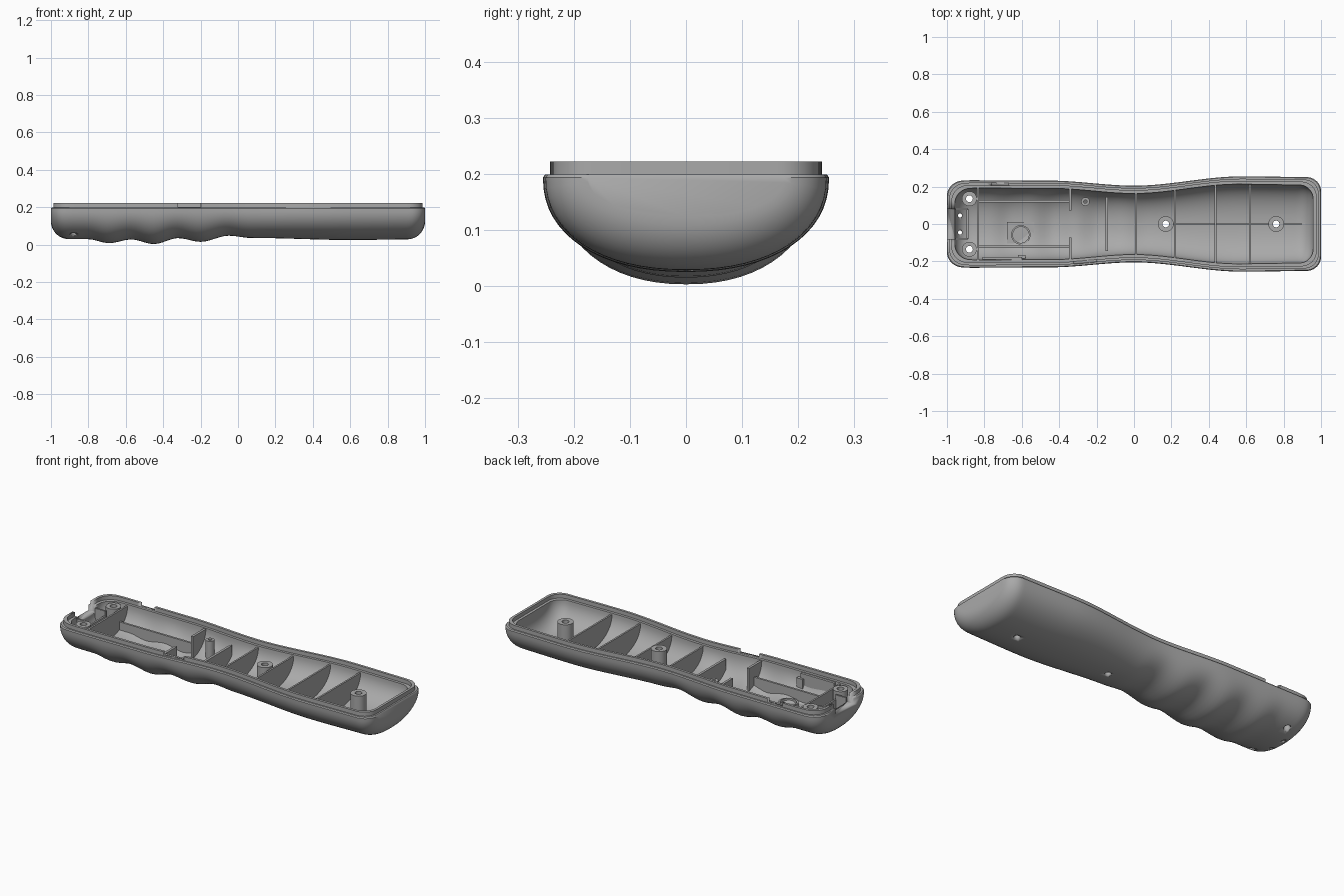
import bpy, bmesh, math
from mathutils import Vector

if "Cube" in bpy.data.objects:
    bpy.data.objects.remove(bpy.data.objects["Cube"])

grey = bpy.data.materials.new("mid grey plastic")
grey.diffuse_color = (0.40, 0.40, 0.40, 1)
grey.use_nodes = True
grey.node_tree.nodes["Principled BSDF"].inputs["Base Color"].default_value = grey.diffuse_color

WIDTHS = [(-1, .226), (-.88, .234), (-.45, .232), (0, .205), (.58, .255), (1, .25)]
BOTTOM = [(-1, .03), (-.8, .029), (-.69, .008), (-.57, .028), (-.45, .003), (-.32, .035),
          (-.2, .015), (-.05, .048), (.07, .036), (.6, .025), (1, .029)]
POW = 2.2


def ease(points, x):
    for (x0, v0), (x1, v1) in zip(points, points[1:]):
        if x <= x1:
            t = max(0, (x - x0) / (x1 - x0))
            return v0 + (v1 - v0) * t * t * (3 - 2 * t)
    return points[-1][1]


def corner(x, r):
    """Amount a rounded end of radius r eats away at station x."""
    d = max(0, abs(x) - (1 - r))
    return r - math.sqrt(max(0, r * r - d * d))


def half_width(x):
    return ease(WIDTHS, x) - corner(x, .075)


def bottom(x):
    return ease(BOTTOM, x) + corner(x, .095)


def floor_z(x, y):
    """Height in the middle of the shell wall, so inner parts join it."""
    s = max(-1, min(1, x / .975))
    w, b = half_width(s) - .022, bottom(s) + .016
    k = max(0, 1 - min(1, abs(y) / w) ** POW) ** (1 / POW)
    return .195 - (.195 - b) * k


def finish(name, bm, angle=35):
    bmesh.ops.recalc_face_normals(bm, faces=bm.faces)
    me = bpy.data.meshes.new(name)
    bm.to_mesh(me)
    bm.free()
    ob = bpy.data.objects.new(name, me)
    bpy.context.collection.objects.link(ob)
    me.materials.append(grey)
    bpy.ops.object.select_all(action='DESELECT')
    ob.select_set(True)
    bpy.context.view_layer.objects.active = ob
    bpy.ops.object.shade_smooth_by_angle(angle=math.radians(angle))
    return ob


# Stations along the length, packed tightly around the rounded ends
ends = [1 - .1 * (1 - math.sin(i * math.pi / 20)) for i in range(11)]
STATIONS = [-e for e in reversed(ends)] + [-.9 + 1.8 * i / 72 for i in range(1, 72)] + ends
N = 32


def trough(bm, off, zt, thick):
    """Lofted half-oval bowl; returns its top boundary loop."""
    rows = []
    for s in STATIONS:
        w, b, row = half_width(s) - off, bottom(s) + thick, []
        for i in range(N + 1):
            a = -math.pi / 2 + math.pi * i / N
            sy, cz = abs(math.sin(a)) ** (2 / POW), max(0, math.cos(a)) ** (2 / POW)
            row.append(bm.verts.new((s * (1 - off), math.copysign(w * sy, a), zt - (zt - b) * cz)))
        rows.append(row)
    for r0, r1 in zip(rows, rows[1:]):
        for i in range(N):
            bm.faces.new((r0[i], r0[i + 1], r1[i + 1], r1[i]))
    bm.faces.new(rows[0])
    bm.faces.new(rows[-1])
    return [r[0] for r in rows] + [r[-1] for r in reversed(rows)]


def rim_loop(bm, off, z):
    pts = [(s, -1) for s in STATIONS] + [(s, 1) for s in reversed(STATIONS)]
    return [bm.verts.new((s * (1 - off), k * (half_width(s) - off), z)) for s, k in pts]


# Shell: outer bowl, stepped rim with raised lip, inner bowl
bm = bmesh.new()
loops = [trough(bm, 0, .193, 0)]
for off, z in [(.004, .199), (.013, .199), (.013, .222), (.027, .222), (.027, .2)]:
    loops.append(rim_loop(bm, off, z))
loops.append(trough(bm, .042, .2, .032))
for a, b in zip(loops, loops[1:]):
    for i in range(len(a)):
        j = (i + 1) % len(a)
        bm.faces.new((a[i], a[j], b[j], b[i]))
shell = finish("shell", bm)

# Cutters: lip notches, end opening, screw holes and small end holes
BOSSES = [(.17, 0, .042, .2), (.76, 0, .042, .195), (-.88, .135, .04, .2), (-.88, -.135, .04, .2)]
bm = bmesh.new()


def cut_box(x0, x1, y0, y1, z0, z1):
    r = bmesh.ops.create_cube(bm, size=1)
    for v in r['verts']:
        v.co = Vector(((x0 + x1) / 2 + v.co.x * (x1 - x0), (y0 + y1) / 2 + v.co.y * (y1 - y0),
                       (z0 + z1) / 2 + v.co.z * (z1 - z0)))


def cut_hole(x, y, r, z1):
    c = bmesh.ops.create_cone(bm, segments=24, radius1=r, radius2=r, depth=z1 + .1, cap_ends=True)
    bmesh.ops.translate(bm, verts=c['verts'], vec=(x, y, (z1 - .1) / 2))


cut_box(-.32, -.2, -.3, -.17, .2005, .3)
cut_box(-.76, -.67, .17, .3, .2005, .3)
cut_box(-1.1, -.93, -.08, .08, .165, .3)
for x, y, r, top in BOSSES:
    cut_hole(x, y, .018, .15)
for y in (-.045, .045):
    cut_hole(-.93, y, .011, .14)
cutter = finish("shell_cutter", bm)
cutter.hide_render = True
cutter.hide_set(True)
mod = shell.modifiers.new("openings", 'BOOLEAN')
mod.object, mod.operation, mod.solver = cutter, 'DIFFERENCE', 'EXACT'


def wall(name, p0, p1, thick, top):
    """Upright plate from p0 to p1 whose lower edge follows the shell floor."""
    p0, p1 = Vector(p0), Vector(p1)
    n = max(2, int((p1 - p0).length / .015))
    d = (p1 - p0).normalized()
    side = Vector((-d.y, d.x)) * thick / 2
    bm, prev = bmesh.new(), None
    for i in range(n + 1):
        c = p0.lerp(p1, i / n)
        lo, hi = [], []
        for q in (c + side, c - side):
            z = min(floor_z(q.x, q.y), top - .001)
            lo.append(bm.verts.new((q.x, q.y, z)))
            hi.append(bm.verts.new((q.x, q.y, top)))
        ring = [lo[0], lo[1], hi[1], hi[0]]
        if prev:
            for k in range(4):
                bm.faces.new((prev[k], prev[(k + 1) % 4], ring[(k + 1) % 4], ring[k]))
        else:
            bm.faces.new(ring)
        prev = ring
    bm.faces.new(prev)
    return finish(name, bm, 20)


def tube(name, x, y, r, hole, top):
    """Hollow screw post standing on the curved floor."""
    bm, n = bmesh.new(), 28
    rings = [[], [], [], []]
    for i in range(n):
        a = 2 * math.pi * i / n
        for k, (rad, up) in enumerate([(r, 0), (r, 1), (hole, 1), (hole, 0)]):
            px, py = x + rad * math.cos(a), y + rad * math.sin(a)
            rings[k].append(bm.verts.new((px, py, top if up else floor_z(px, py))))
    for k in range(4):
        p, q = rings[k], rings[(k + 1) % 4]
        for i in range(n):
            bm.faces.new((p[i], p[(i + 1) % n], q[(i + 1) % n], q[i]))
    return finish(name, bm)


# Screw posts
for x, y, r, top in BOSSES:
    tube("screw_post", x, y, r, .018, top)
tube("small_post", -.26, .12, .023, .009, .18)

# Full-width ribs
for x in (.01, .22, .435, .62, -.835):
    w = half_width(x) - .03
    wall("cross_rib", (x, -w), (x, w), .01, .192)
wall("short_cross_rib", (-.145, -.145), (-.145, .145), .014, .17)

# Low spine rib, broken at the posts
for x0, x1 in [(-.06, .135), (.205, .725), (.795, .94)]:
    wall("spine_rib", (x0, 0), (x1, 0), .012, .075)

# Battery compartment walls
for k in (-1, 1):
    wall("compartment_side", (-.83, k * .122), (-.34, k * .122), .012, .13)
    wall("compartment_end", (-.34, k * .072), (-.34, k * .195), .014, .195)
wall("compartment_ledge", (-.81, -.183), (-.6, -.183), .014, .197)
wall("compartment_tab", (-.62, -.175), (-.58, -.175), .02, .17)

# Round holder on a square pad
wall("holder_pad", (-.68, -.05), (-.535, -.05), .12, .062)
tube("holder_ring", -.605, -.058, .052, .043, .08)

# Pocket behind the end opening
wall("pocket_back", (-.89, -.08), (-.89, .08), .01, .165)
for k in (-1, 1):
    wall("pocket_side", (-.955, k * .08), (-.89, k * .08), .01, .19)
